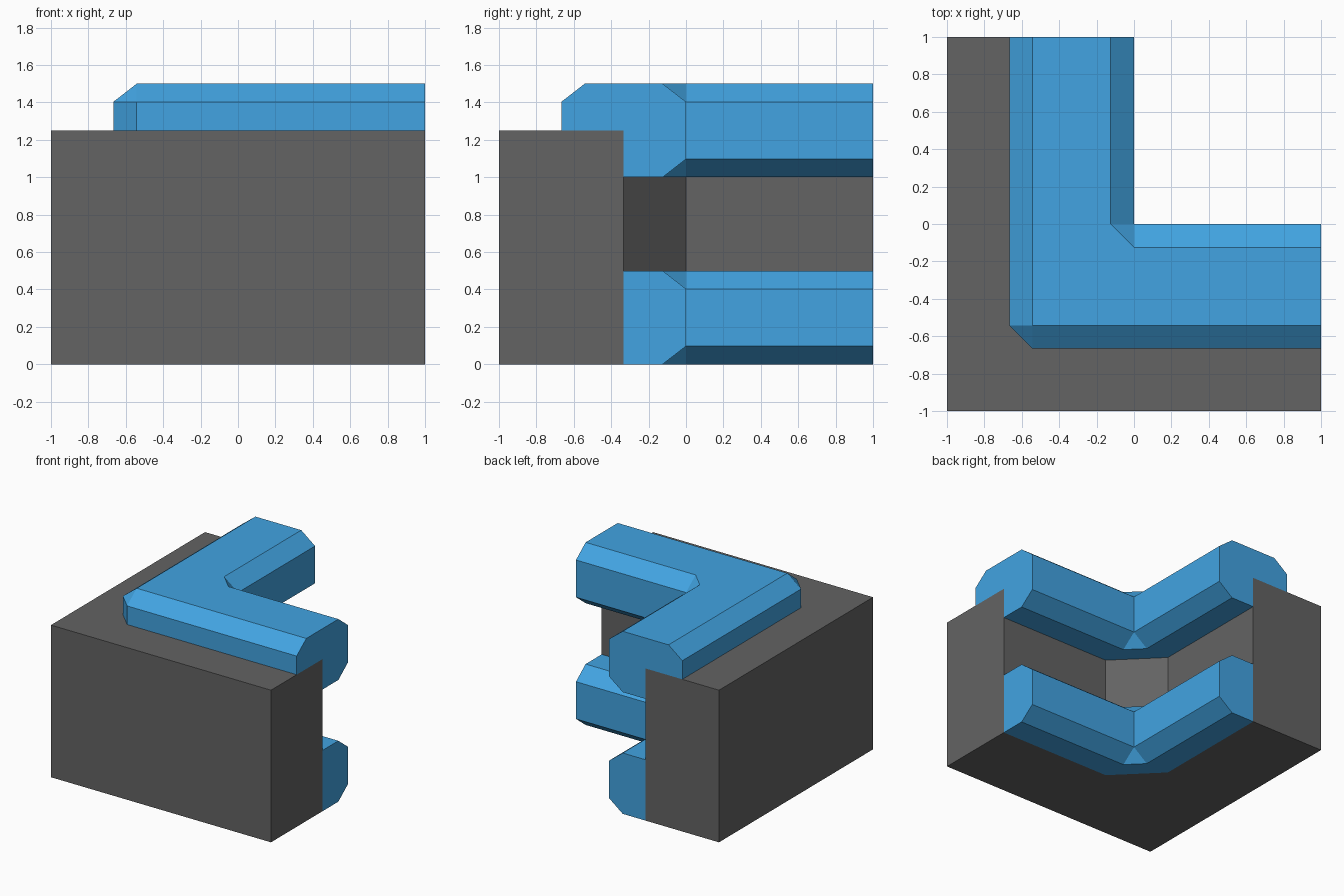
import bpy, bmesh

cube = bpy.data.objects.get("Cube")
if cube:
    bpy.data.objects.remove(cube, do_unlink=True)


def make_material(name, rgb):
    mat = bpy.data.materials.new(name)
    mat.use_nodes = True
    color = (*rgb, 1)
    mat.diffuse_color = color
    mat.node_tree.nodes["Principled BSDF"].inputs["Base Color"].default_value = color
    return mat


blue = make_material("blue", (0.054, 0.37, 0.76))
grey = make_material("dark grey", (0.125, 0.125, 0.125))

# Shared offsets across the L-shaped wall, from outside to inside
OUTER, RAIL_OUT, WALL_IN = -1.0, -2 / 3, -1 / 3
BEVEL, DROP = 0.125, 0.097
RAIL_TOP_OUT = RAIL_OUT + BEVEL


def corner_start(d):
    """Where a line at offset d turns into the diagonal corner."""
    if d > -0.5:
        return 0.0
    return RAIL_TOP_OUT if d > -0.9 else d


def sweep_corner(name, profile, mat):
    """Sweep an (offset, height) profile round the L with a cut corner."""
    bm = bmesh.new()
    rings = [[], [], [], []]
    for d, z in profile:
        c = corner_start(d)
        path = [(d, 1), (d, c), (c, d), (1, d)]
        for ring, (x, y) in zip(rings, path):
            ring.append(bm.verts.new((x, y, z)))
    n = len(profile)
    for a, b in zip(rings, rings[1:]):
        for i in range(n):
            j = (i + 1) % n
            bm.faces.new((a[i], a[j], b[j], b[i]))
    bm.faces.new(rings[0])
    bm.faces.new(rings[-1][::-1])
    bmesh.ops.remove_doubles(bm, verts=bm.verts, dist=0.0001)
    bmesh.ops.recalc_face_normals(bm, faces=bm.faces)
    mesh = bpy.data.meshes.new(name)
    bm.to_mesh(mesh)
    bm.free()
    mesh.materials.append(mat)
    obj = bpy.data.objects.new(name, mesh)
    bpy.context.collection.objects.link(obj)
    return obj


def rail_nose(z):
    """Bevelled inner half of a rail, from bottom to top."""
    return [(WALL_IN, z), (-BEVEL, z), (0, z + DROP),
            (0, z + 0.5 - DROP), (-BEVEL, z + 0.5)]


# Wall body
WALL_TOP = 1.25
sweep_corner("corner_wall", [(OUTER, 0), (WALL_IN, 0),
                             (WALL_IN, WALL_TOP), (OUTER, WALL_TOP)], grey)

# Lower rail, flush against the inside of the wall
sweep_corner("lower_rail", rail_nose(0) + [(WALL_IN, 0.5)], blue)

# Upper rail, hooked over the top of the wall
sweep_corner("upper_rail", rail_nose(1) + [
    (RAIL_TOP_OUT, 1.5), (RAIL_OUT, 1.5 - DROP),
    (RAIL_OUT, WALL_TOP), (WALL_IN, WALL_TOP)], blue)
